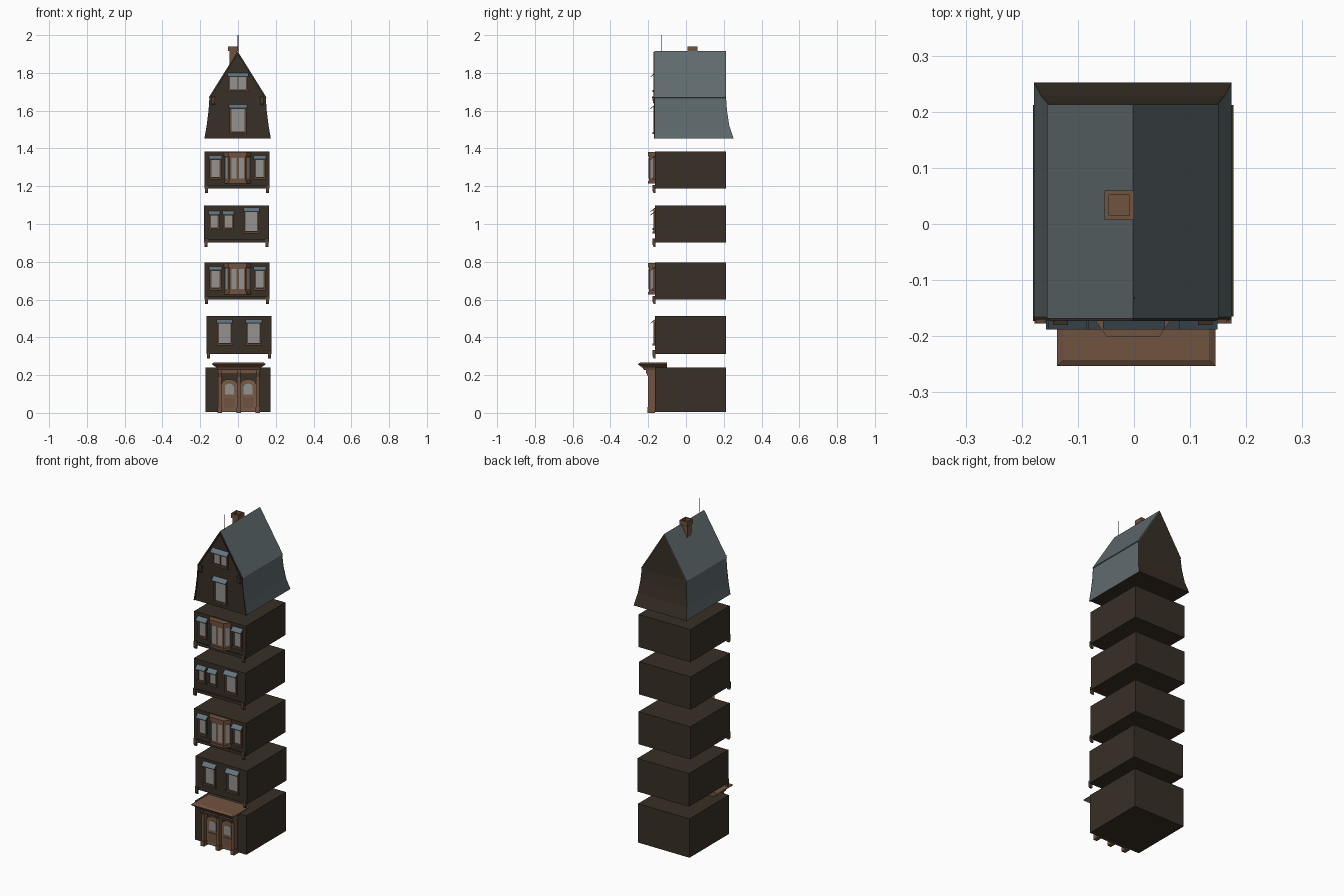
import bpy, bmesh, math
from mathutils import Vector, Matrix

if "Cube" in bpy.data.objects:
    bpy.data.objects.remove(bpy.data.objects["Cube"])

def mat(name, rgb):
    m = bpy.data.materials.new(name)
    m.diffuse_color = (*rgb, 1)
    m.use_nodes = True
    m.node_tree.nodes["Principled BSDF"].inputs["Base Color"].default_value = m.diffuse_color
    return m

WALL = mat("dark brown wall", (0.040, 0.029, 0.019))
WOOD = mat("brown wood", (0.165, 0.088, 0.050))
DOOR = mat("door wood", (0.185, 0.105, 0.062))
FRAME = mat("dark window frame", (0.105, 0.058, 0.038))
GLASS = mat("grey glass", (0.30, 0.29, 0.28))
SLATE = mat("slate roof", (0.115, 0.145, 0.155))
HOOD = mat("blue slate hood", (0.125, 0.175, 0.205))
METAL = mat("dark metal", (0.03, 0.03, 0.03))
FRONT, BACK = -0.165, 0.212


def finish(name, bm, *mats):
    bmesh.ops.recalc_face_normals(bm, faces=bm.faces)
    me = bpy.data.meshes.new(name)
    bm.to_mesh(me)
    bm.free()
    for m in mats:
        me.materials.append(m)
    ob = bpy.data.objects.new(name, me)
    bpy.context.collection.objects.link(ob)
    return ob


def box(name, x0, x1, y0, y1, z0, z1, m):
    return prism(name, [(x0, z0), (x1, z0), (x1, z1), (x0, z1)], 'y', y0, y1, m)


def prism(name, pts, axis, a, b, m):
    """Extrude a 2D outline along one axis from a to b."""
    put = {'x': lambda p, t: (t, p[0], p[1]),
           'y': lambda p, t: (p[0], t, p[1]),
           'z': lambda p, t: (p[0], p[1], t)}[axis]
    bm = bmesh.new()
    lo = [bm.verts.new(put(p, a)) for p in pts]
    hi = [bm.verts.new(put(p, b)) for p in pts]
    bm.faces.new(lo)
    bm.faces.new(hi)
    n = len(pts)
    for i in range(n):
        j = (i + 1) % n
        bm.faces.new((lo[i], lo[j], hi[j], hi[i]))
    return finish(name, bm, m)


def rings(name, loops, m):
    """Stack rectangular rings (x0, x1, y0, y1, z) into one solid."""
    bm = bmesh.new()
    rs = [[bm.verts.new(c) for c in ((x0, y0, z), (x1, y0, z), (x1, y1, z), (x0, y1, z))]
          for x0, x1, y0, y1, z in loops]
    bm.faces.new(rs[0])
    bm.faces.new(rs[-1])
    for a, b in zip(rs, rs[1:]):
        for i in range(4):
            j = (i + 1) % 4
            bm.faces.new((a[i], a[j], b[j], b[i]))
    return finish(name, bm, m)


def window(name, x, w, z0, z1, panes=1):
    h = w / 2
    y = FRONT
    box(name + "_glass", x - h + .005, x + h - .005, y - .003, y + .005, z0 + .008, z1 - .005, GLASS)
    for s in (-1, 1):
        box(name + "_jamb", x + s * h - .005, x + s * h + .005, y - .008, y + .005, z0, z1, FRAME)
    for i in range(1, panes):
        xm = x - h + w * i / panes
        box(name + "_mullion", xm - .003, xm + .003, y - .006, y + .005, z0, z1, FRAME)
    box(name + "_sill", x - h - .007, x + h + .007, y - .012, y + .005, z0 - .006, z0 + .005, FRAME)
    box(name + "_head", x - h - .004, x + h + .004, y - .008, y + .005, z1 - .008, z1, FRAME)
    # sloping slate hood
    prism(name + "_hood", [(y + .002, z1 + .012), (y - .023, z1 - .009), (y - .023, z1 - .013),
                           (y + .002, z1 + .006)], 'x', x - h - .008, x + h + .008, HOOD)


def bay(name, z0, z1, cx):
    def outline(e):
        return [(cx - .07 - e, FRONT + .005), (cx - .042 - e, -.196 - e),
                (cx + .042 + e, -.196 - e), (cx + .07 + e, FRONT + .005)]
    prism(name, outline(0), 'z', z0 + .01, z1 - .01, WOOD)
    prism(name + "_base", outline(.004), 'z', z0, z0 + .014, WOOD)
    prism(name + "_cornice", outline(.005), 'z', z1 - .022, z1, WOOD)
    # two front panes and a slanted pane on each side
    for s in (-1, 1):
        box(name + "_front_pane", cx + s * .02 - .013, cx + s * .02 + .013, -.1985, -.19,
            z0 + .028, z1 - .03, GLASS)
        pane = box(name + "_side_pane", -.012, .012, -.0025, .004, z0 + .028, z1 - .03, GLASS)
        pane.location = (cx + s * .056, -.178, 0)
        pane.rotation_euler.z = s * math.atan2(.036, .028)


def floor(name, x0, z0, z1, band):
    x1 = x0 + .345
    box(name, x0, x1, FRONT, BACK, z0, z1, WALL)
    if band:
        box(name + "_band", x0, x1, FRONT - .008, FRONT + .002, z0, z0 + .018, WALL)
    # hanging end brackets
    for x in (x0 + .003, x1 - .019):
        prism(name + "_bracket", [(FRONT + .003, z0 + .02), (FRONT - .012, z0 + .02),
              (FRONT - .012, z0 - .012), (FRONT - .006, z0 - .024), (FRONT + .003, z0 - .024)],
              'x', x, x + .016, FRAME)


# ground floor with porch
box("ground_floor", -.172, .172, FRONT, BACK, .005, .24, WALL)
PX = .004
for dx in (-.1, 0, .1):
    x = PX + dx
    box("porch_pillar", x - .009, x + .009, -.2, FRONT + .002, .01, .215, WOOD)
    box("pillar_foot", x - .012, x + .012, -.204, FRONT + .002, 0, .03, WOOD)
    prism("pillar_bracket", [(FRONT, .19), (-.2, .19), (-.212, .215), (-.212, .235), (FRONT, .235)],
          'x', x - .009, x + .009, WOOD)
box("porch_lintel", PX - .11, PX + .11, -.2, FRONT + .002, .205, .238, WOOD)
rings("porch_cornice", [(PX - .112, PX + .112, -.222, -.10, .226), (PX - .118, PX + .118, -.23, -.10, .24),
                        (PX - .141, PX + .141, -.253, -.10, .256), (PX - .141, PX + .141, -.253, -.10, .260),
                        (PX - .13, PX + .13, -.242, -.10, .267)], WOOD)


def arch(x, w, z0, z1, rise):
    return [(x - w, z0), (x + w, z0)] + [
        (x + w * math.cos(math.pi * i / 8), z1 - rise + rise * math.sin(math.pi * i / 8)) for i in range(9)]


for s in (-1, 1):
    x = PX + s * .05
    prism("door", arch(x, .041, .005, .178, .025), 'y', -.174, FRONT + .003, DOOR)
    prism("door_window", arch(x, .024, .097, .155, .018), 'y', -.178, -.17, GLASS)
    box("door_panel", x - .028, x + .028, -.178, -.17, .025, .08, WOOD)

# upper floors
floor("first_floor", -.168, .312, .512, False)
for x in (-.071, .083):
    window("first_floor_window", x, .07, .362, .485)
for name, z in (("second_floor", .60), ("fourth_floor", 1.187)):
    floor(name, -.177, z, z + .197, True)
    for x in (-.119, .115):
        window(name + "_window", x, .052, z + .055, z + .165)
    bay(name + "_bay", z + .027, z + .193, -.002)
floor("third_floor", -.18, .902, 1.099, True)
for x in (-.126, -.051):
    window("third_floor_small_window", x, .046, .973, 1.058)
window("third_floor_large_window", .071, .07, .955, 1.076)

# attic: flared sides and back, gable on top
CX = -.002
levels = [(1.452, .176, .252), (1.52, .164, .229), (1.6, .154, .217), (1.67, .149, .212)]
bm = bmesh.new()
prev = None
for z, h, yb in levels:
    ring = [bm.verts.new(c) for c in ((CX - h, FRONT, z), (CX + h, FRONT, z), (CX + h, yb, z), (CX - h, yb, z))]
    if prev:
        for i in range(4):
            j = (i + 1) % 4
            bm.faces.new((prev[i], prev[j], ring[j], ring[i]))
    else:
        bm.faces.new(ring)
    prev = ring
rf, rb = bm.verts.new((CX, FRONT, 1.91)), bm.verts.new((CX, BACK, 1.91))
a, b, c, d = prev
for f in ((a, b, rf), (c, d, rb), (b, c, rb, rf), (d, a, rf, rb)):
    bm.faces.new(f)
bmesh.ops.recalc_face_normals(bm, faces=bm.faces)
for f in bm.faces:
    f.material_index = 1 if abs(f.normal.x) > .5 else 0
finish("attic", bm, WALL, SLATE)

# upper roof slabs, gable edge boards and shoulder brackets
for s in (-1, 1):
    prism("upper_roof", [(CX, 1.909), (CX, 1.915), (CX + s * .153, 1.67), (CX + s * .149, 1.667)],
          'y', FRONT - .003, BACK + .001, SLATE)
    prism("gable_board", [(CX, 1.911), (CX + s * .149, 1.67), (CX + s * .142, 1.67), (CX, 1.898)],
          'y', FRONT - .008, FRONT + .002, WALL)
    edge = [(CX + s * h, z) for z, h, _ in levels]
    prism("side_board", edge + [(x - s * .007, z) for x, z in reversed(edge)],
          'y', FRONT - .005, FRONT + .002, WALL)
    x = CX + s * .129
    prism("shoulder_bracket", [(FRONT, 1.63), (FRONT - .008, 1.64), (FRONT - .014, 1.668), (FRONT, 1.668)],
          'x', x - .008, x + .008, FRAME)
    box("shoulder_cap", x - .013, x + .013, FRONT - .015, FRONT, 1.666, 1.676, WALL)
window("attic_window", 0, .078, 1.482, 1.622)
window("gable_window", 0, .095, 1.705, 1.79, 2)

# chimney with hollow cap
box("chimney", -.046, -.006, .013, .053, 1.78, 1.925, WOOD)
for x0, x1, y0, y1 in ((-.053, -.045, .007, .06), (-.008, 0, .007, .06),
                       (-.045, -.008, .007, .015), (-.045, -.008, .052, .06)):
    box("chimney_cap", x0, x1, y0, y1, 1.915, 1.941, WOOD)

# antenna
box("antenna", -.0015, .0015, -.1335, -.1305, 1.9, 2.0, METAL)
